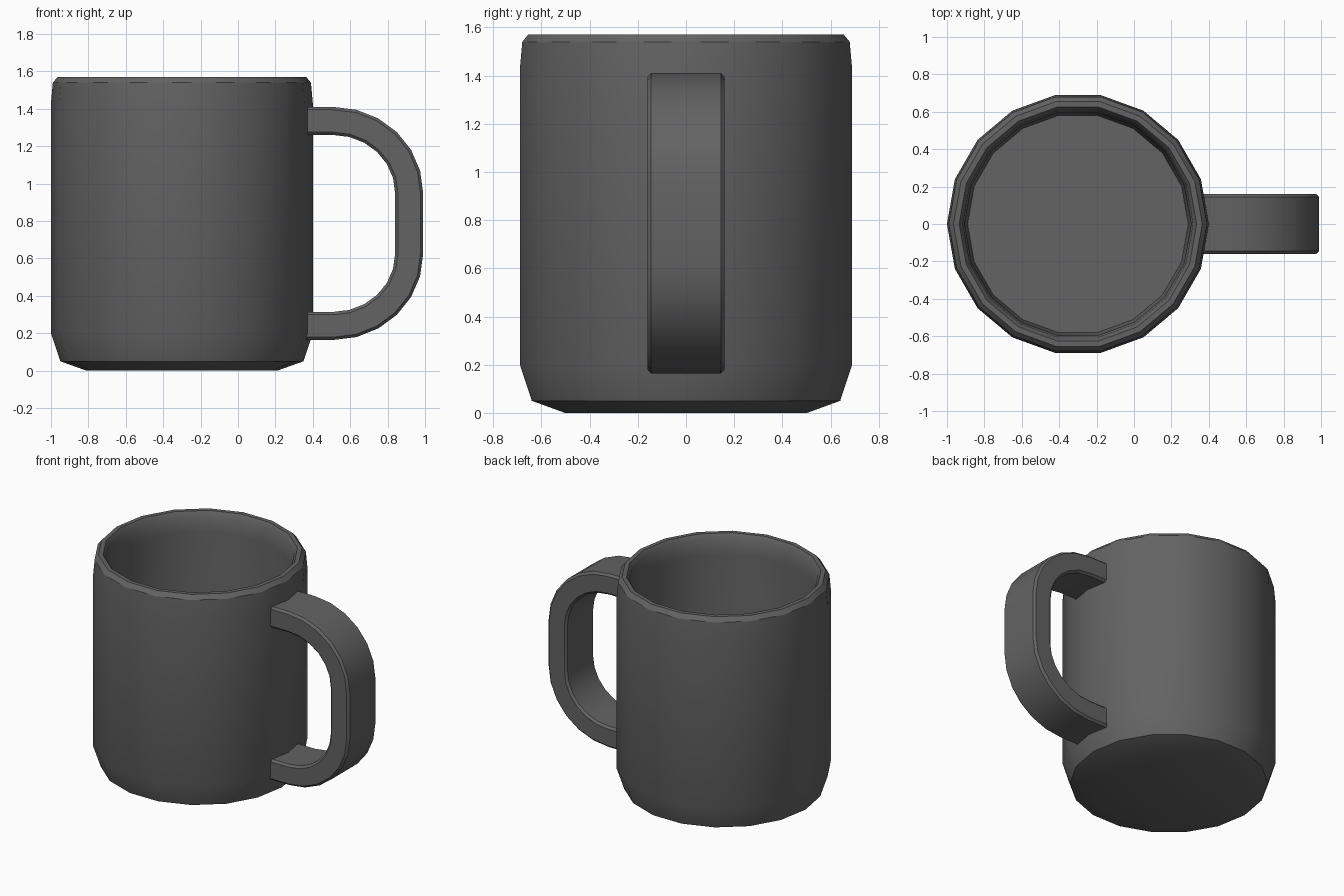
import bpy, bmesh
from math import sin, cos, pi, radians

cube = bpy.data.objects.get("Cube")
if cube:
    bpy.data.objects.remove(cube, do_unlink=True)

# Single dark grey glaze
GREY = (0.125, 0.125, 0.125, 1)
glaze = bpy.data.materials.new("dark_grey_glaze")
glaze.use_nodes = True
glaze.diffuse_color = GREY
glaze.node_tree.nodes["Principled BSDF"].inputs["Base Color"].default_value = GREY


def loft(name, rings, closed_ring=True):
    """Skin a list of equal-length closed rings and cap both ends."""
    bm = bmesh.new()
    loops = [[bm.verts.new(p) for p in ring] for ring in rings]
    count = len(loops[0])
    for a, b in zip(loops, loops[1:]):
        for i in range(count):
            j = (i + 1) % count
            bm.faces.new((a[i], a[j], b[j], b[i]))
    bm.faces.new(loops[0])
    bm.faces.new(loops[-1])
    bmesh.ops.recalc_face_normals(bm, faces=bm.faces)
    mesh = bpy.data.meshes.new(name)
    bm.to_mesh(mesh)
    bm.free()
    mesh.materials.append(glaze)
    obj = bpy.data.objects.new(name, mesh)
    bpy.context.collection.objects.link(obj)
    bpy.ops.object.select_all(action='DESELECT')
    obj.select_set(True)
    bpy.context.view_layer.objects.active = obj
    bpy.ops.object.shade_smooth_by_angle(angle=radians(30))
    return obj


# Cup: outer wall, rim, inner wall and floor as (radius, height)
SIDES, CENTRE_X = 18, -0.3
profile = [(0.51, 0), (0.65, 0.05), (0.70, 0.20), (0.70, 1.43), (0.69, 1.54),
           (0.665, 1.57), (0.635, 1.57), (0.615, 1.54), (0.605, 1.43),
           (0.605, 0.20), (0.59, 0.10)]
loft("cup_body", [[(CENTRE_X + r * cos(2 * pi * i / SIDES),
                    r * sin(2 * pi * i / SIDES), z) for i in range(SIDES)]
                  for r, z in profile])

# Handle: chamfered strap swept along two quarter bends
HALF_W, HALF_T, CHAMFER = 0.16, 0.075, 0.015
MID_Z, BEND_X, BEND_Z, STEPS = 0.787, 0.51, 0.163, 6
RADIUS_X, RADIUS_Z = 0.405, 0.385

w, t = HALF_W - CHAMFER, HALF_T - CHAMFER
section = [(w, HALF_T), (HALF_W, t), (HALF_W, -t), (w, -HALF_T),
           (-w, -HALF_T), (-HALF_W, -t), (-HALF_W, t), (-w, HALF_T)]


def handle_ring(angle, side, x0=BEND_X):
    return [(x0 + (RADIUS_X + d) * sin(angle), y,
             MID_Z + side * (BEND_Z + (RADIUS_Z + d) * cos(angle)))
            for y, d in section]


bend = [pi / 2 * k / STEPS for k in range(STEPS + 1)]
rings = [handle_ring(0, 1, 0.34)]
rings += [handle_ring(a, 1) for a in bend]
rings += [handle_ring(a, -1) for a in reversed(bend)]
rings.append(handle_ring(0, -1, 0.34))
loft("handle", rings)
